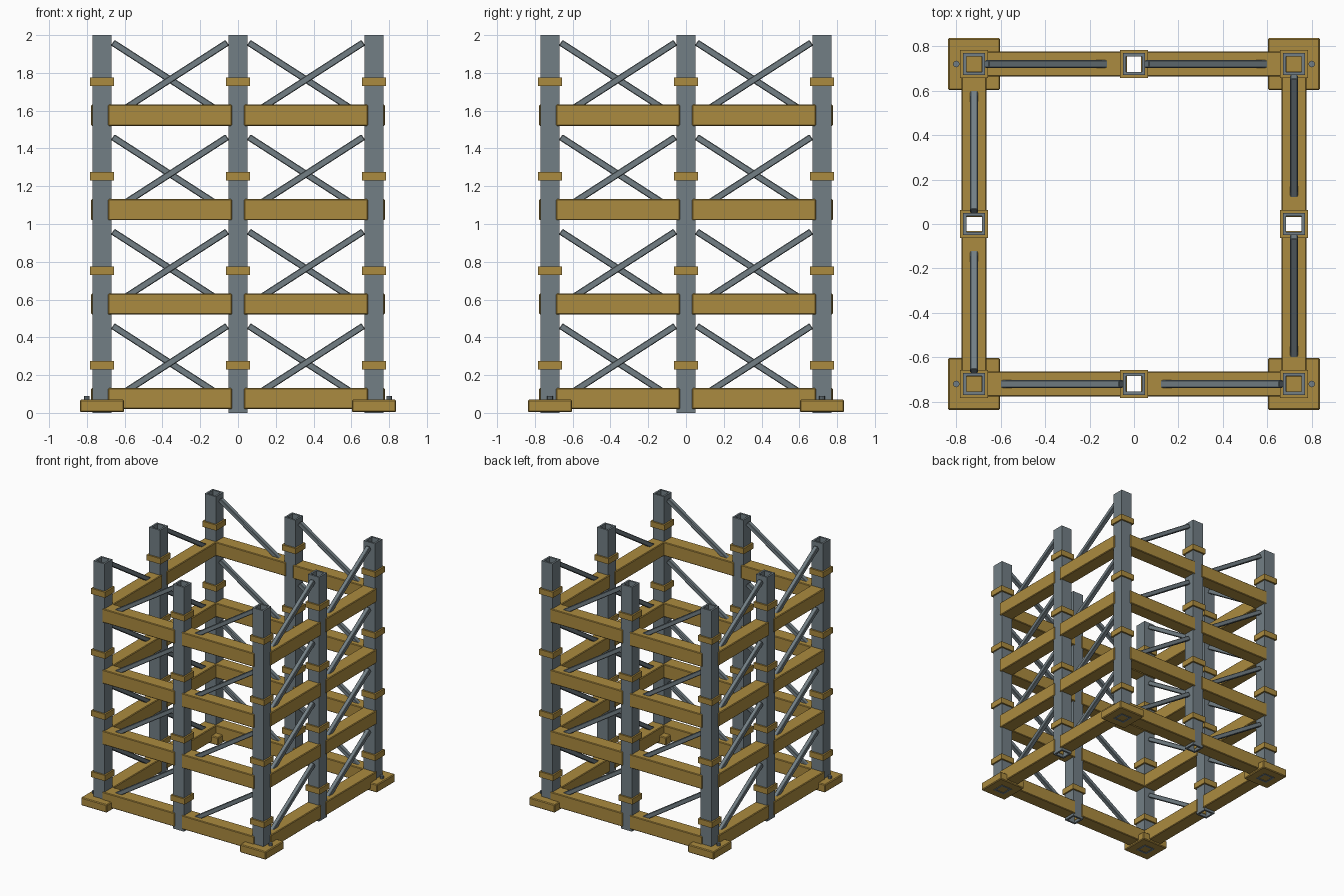
import bpy, bmesh, math
from mathutils import Matrix, Vector

if "Cube" in bpy.data.objects:
    bpy.data.objects.remove(bpy.data.objects["Cube"])

R = 0.72        # distance from centre to each side
STEP = 0.5      # height of one storey


def material(name, colour):
    m = bpy.data.materials.new(name)
    m.diffuse_color = (*colour, 1)
    m.use_nodes = True
    m.node_tree.nodes["Principled BSDF"].inputs["Base Color"].default_value = m.diffuse_color
    return m


ochre = material("ochre paint", (0.41, 0.258, 0.05))
steel = material("grey steel", (0.17, 0.212, 0.235))


def finish(bm, name, mat, matrix):
    mesh = bpy.data.meshes.new(name)
    bmesh.ops.recalc_face_normals(bm, faces=bm.faces)
    bm.to_mesh(mesh)
    bm.free()
    mesh.materials.append(mat)
    ob = bpy.data.objects.new(name, mesh)
    ob.matrix_world = matrix
    bpy.context.collection.objects.link(ob)
    return ob


def box(name, size, mat, matrix, bevel=0.0):
    bm = bmesh.new()
    bmesh.ops.create_cube(bm, size=1)
    bmesh.ops.scale(bm, vec=size, verts=bm.verts)
    if bevel:
        bmesh.ops.bevel(bm, geom=bm.edges[:], offset=bevel, segments=1,
                        affect='EDGES')
    return finish(bm, name, mat, matrix)


def square_tube(name, outer, inner, z0, z1, mat, matrix):
    """Hollow square section, open at both ends."""
    bm = bmesh.new()
    rings = []
    for half, z in ((outer / 2, z0), (outer / 2, z1),
                    (inner / 2, z1), (inner / 2, z0)):
        rings.append([bm.verts.new((sx * half, sy * half, z))
                      for sx, sy in ((-1, -1), (1, -1), (1, 1), (-1, 1))])
    for a in range(4):
        lo, hi = rings[a], rings[(a + 1) % 4]
        for i in range(4):
            j = (i + 1) % 4
            bm.faces.new((lo[i], lo[j], hi[j], hi[i]))
    return finish(bm, name, mat, matrix)


def place(x, y, z=0):
    return Matrix.Translation((x, y, z))


# The four sides are quarter turns of the front side
for k in range(4):
    turn = Matrix.Rotation(k * math.pi / 2, 4, 'Z')

    # Corner post and middle post with their collars
    for label, x in (("corner", R), ("middle", 0)):
        spot = turn @ place(x, -R)
        square_tube(label + "_post", 0.10, 0.07, 0, 2, steel, spot)
        for level in range(4):
            z = 0.2525 + level * STEP
            square_tube(label + "_collar", 0.126, 0.098, z - 0.023, z + 0.023,
                        ochre, spot)

    # Horizontal beams and diagonal braces, two bays on each level
    for level in range(4):
        z = level * STEP
        for bay in (-0.36, 0.36):
            box("beam", (0.655, 0.114, 0.112), ochre,
                turn @ place(bay, -R, z + 0.076), 0.005)
            low = Vector((bay - 0.305, -R, z + 0.068))
            high = Vector((bay + 0.303, -R, z + 0.46))
            run = high - low
            tilt = Matrix.Rotation(-math.atan2(run.z, run.x), 4, 'Y')
            box("brace", (run.length, 0.035, 0.035), steel,
                turn @ Matrix.Translation((low + high) / 2) @ tilt, 0.004)

# Base plates and anchor bolts
for sx in (-1, 1):
    for sy in (-1, 1):
        box("base_plate", (0.235, 0.235, 0.066), ochre,
            place(sx * R, sy * R, 0.037), 0.006)
        bm = bmesh.new()
        bmesh.ops.create_cone(bm, cap_ends=True, segments=8, radius1=0.015,
                              radius2=0.015, depth=0.04)
        finish(bm, "anchor_bolt", steel, place(sx * 0.80, sy * R, 0.07))
